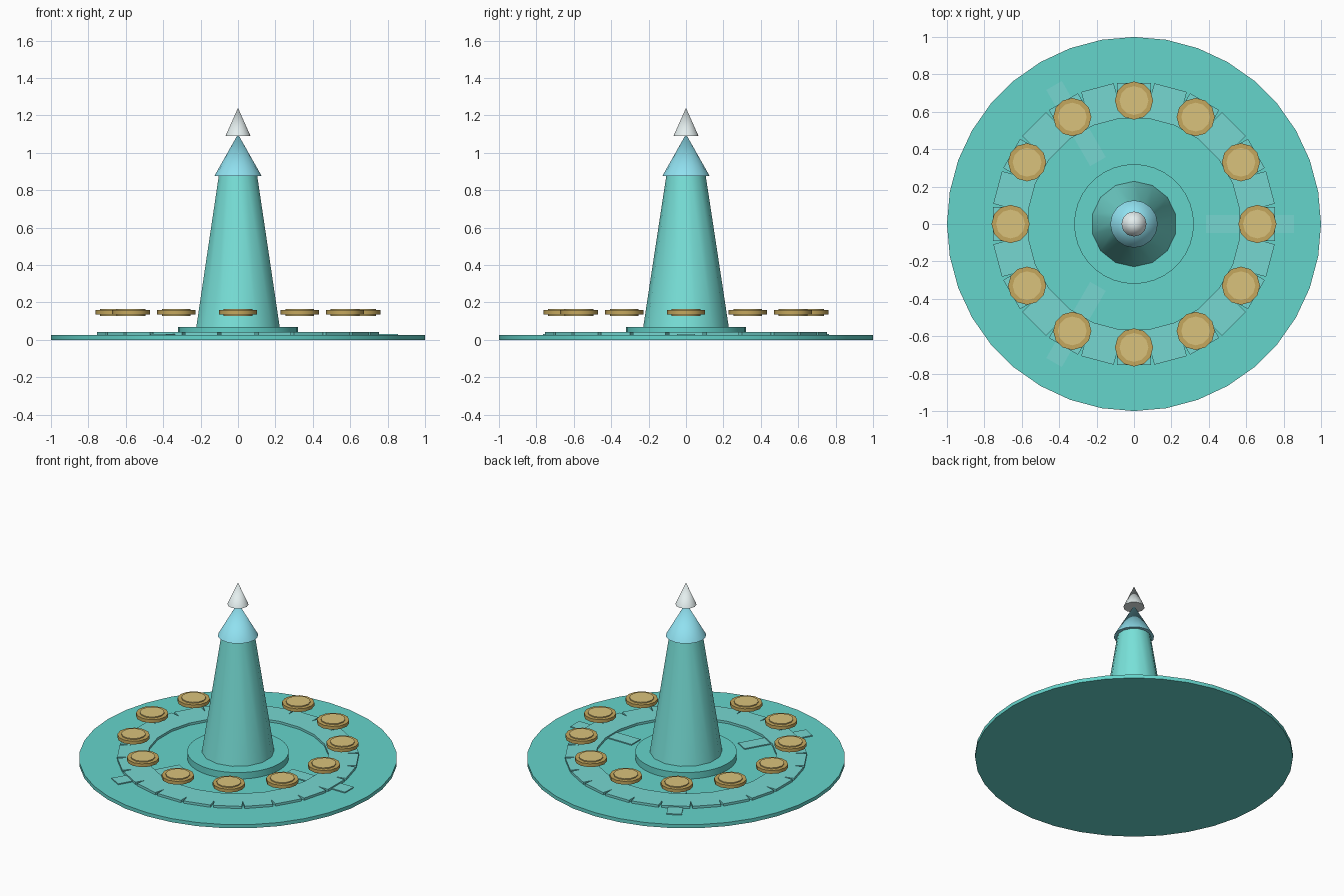
import bpy
from math import sin, cos, pi, radians

if "Cube" in bpy.data.objects:
    bpy.data.objects.remove(bpy.data.objects["Cube"])


def mat(name, r, g, b):
    m = bpy.data.materials.new(name)
    m.diffuse_color = (r, g, b, 1)
    m.use_nodes = True
    m.node_tree.nodes["Principled BSDF"].inputs["Base Color"].default_value = m.diffuse_color
    return m


TEAL = mat("teal", 0.13, 0.66, 0.60)
TOWER = mat("tower_teal", 0.19, 0.76, 0.70)
TILE = mat("tile_teal", 0.18, 0.68, 0.64)
BLUE = mat("sky_blue", 0.28, 0.75, 0.87)
WHITE = mat("pale", 0.78, 0.86, 0.86)
GOLD = mat("gold", 0.56, 0.39, 0.11)
PALE_GOLD = mat("pale_gold", 0.70, 0.54, 0.20)


def frustum(name, sides, r0, r1, z0, z1, material, x=0, y=0):
    bpy.ops.mesh.primitive_cone_add(vertices=sides, radius1=r0, radius2=r1,
                                    depth=z1 - z0, location=(x, y, (z0 + z1) / 2))
    ob = bpy.context.object
    ob.name = name
    ob.data.materials.append(material)
    bpy.ops.object.shade_smooth_by_angle(angle=radians(35))
    return ob


def radial_box(name, angle, radius, length, width, z0, z1, material):
    bpy.ops.mesh.primitive_cube_add(
        size=1, location=(radius * cos(angle), radius * sin(angle), (z0 + z1) / 2),
        rotation=(0, 0, angle))
    ob = bpy.context.object
    ob.name = name
    ob.scale = (length, width, z1 - z0)
    ob.data.materials.append(material)


# Ground disc and plinth
frustum("base_disc", 36, 1.0, 1.0, 0, 0.025, TEAL)
frustum("plinth", 36, 0.32, 0.32, 0.025, 0.07, TEAL)

# Tower with roof and finial
frustum("tower", 14, 0.23, 0.105, 0.06, 0.88, TOWER)
frustum("roof", 16, 0.127, 0, 0.875, 1.10, BLUE)
frustum("finial", 12, 0.067, 0, 1.09, 1.24, WHITE)

# Ring of paving tiles
for i in range(24):
    radial_box(f"tile_{i}", i * pi / 12, 0.66, 0.19, 0.18, 0.02, 0.041, TILE)

# Three paths crossing under the ring
for i in range(3):
    radial_box(f"path_{i}", i * 2 * pi / 3, 0.62, 0.47, 0.096, 0.015, 0.032, TILE)

# Floating medallions
for i in range(12):
    a = i * pi / 6
    x, y = 0.66 * cos(a), 0.66 * sin(a)
    frustum(f"medallion_rim_{i}", 12, 0.102, 0.102, 0.136, 0.159, GOLD, x, y)
    frustum(f"medallion_face_{i}", 12, 0.077, 0.077, 0.128, 0.166, PALE_GOLD, x, y)
